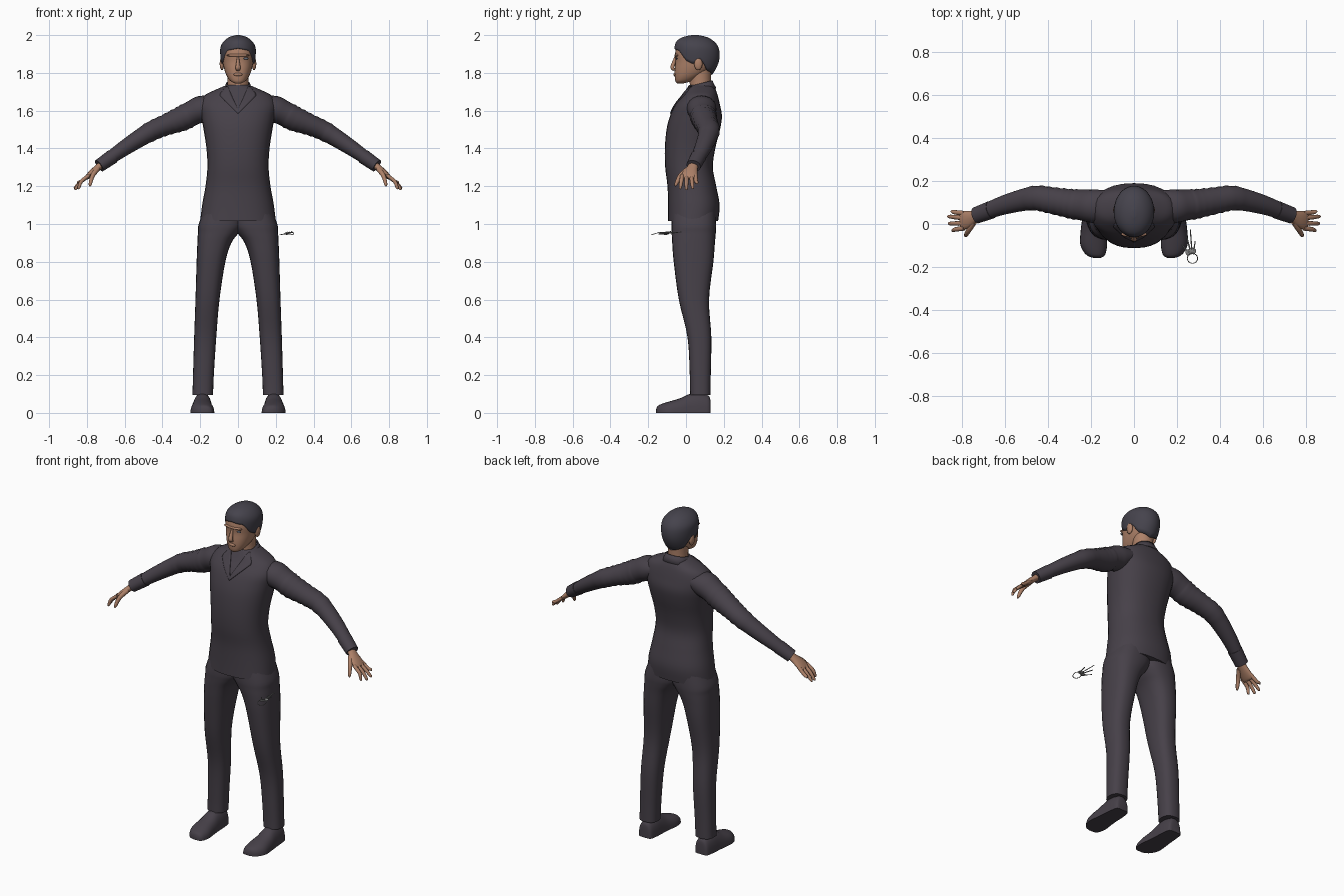
import bpy, bmesh, math
from mathutils import Vector

if "Cube" in bpy.data.objects:
    bpy.data.objects.remove(bpy.data.objects["Cube"])


def material(name, rgb):
    m = bpy.data.materials.new(name)
    m.use_nodes = True
    m.diffuse_color = (*rgb, 1)
    m.node_tree.nodes["Principled BSDF"].inputs["Base Color"].default_value = (*rgb, 1)
    return m


SUIT = material("charcoal cloth", (.062, .052, .066))
HAIR = material("dark hair", (.06, .056, .073))
SKIN = material("skin", (.42, .22, .14))
METAL = material("grey metal", (.22, .22, .22))
EYE = material("eye grey", (.12, .14, .18))


def resample(rows, k=4):
    """Smooth Catmull-Rom subdivision of rows of values."""
    out = []
    for i in range(len(rows) - 1):
        a, b, c, d = (rows[max(0, min(len(rows) - 1, i + j))] for j in (-1, 0, 1, 2))
        for s in range(k):
            t = s / k
            out.append([q + .5 * t * (r - p + t * (2*p - 5*q + 4*r - s_ + t * (3*(q - r) + s_ - p)))
                        for p, q, r, s_ in zip(a, b, c, d)])
    return out + [list(rows[-1])]


def finish(name, bm, mat, mirror=False, solid=0):
    bmesh.ops.recalc_face_normals(bm, faces=bm.faces)
    me = bpy.data.meshes.new(name)
    bm.to_mesh(me)
    bm.free()
    me.materials.append(mat)
    ob = bpy.data.objects.new(name, me)
    bpy.context.collection.objects.link(ob)
    bpy.ops.object.select_all(action='DESELECT')
    ob.select_set(True)
    bpy.context.view_layer.objects.active = ob
    bpy.ops.object.shade_smooth_by_angle(angle=math.radians(45))
    if solid:
        ob.modifiers.new("thickness", 'SOLIDIFY').thickness = solid
    if mirror:
        ob.modifiers.new("mirror", 'MIRROR')
    return ob


def loft(name, rings, mat, mirror=False, caps=True, solid=0, closed=True):
    bm = bmesh.new()
    vs = [[bm.verts.new(p) for p in r] for r in rings]
    n = len(rings[0])
    for a, b in zip(vs, vs[1:]):
        for i in range(n if closed else n - 1):
            j = (i + 1) % n
            bm.faces.new((a[i], a[j], b[j], b[i]))
    if caps:
        bm.faces.new(vs[0])
        bm.faces.new(vs[-1])
    return finish(name, bm, mat, mirror, solid)


def oval(a, e):
    c, s = math.cos(a), math.sin(a)
    return math.copysign(abs(c) ** (2 / e), c), math.copysign(abs(s) ** (2 / e), s)


def angles(n):
    return [2 * math.pi * i / n for i in range(n)]


def section(z, x0, x1, y0, y1, n=28, e=2.3):
    return [((x0 + x1) / 2 + (x1 - x0) / 2 * u, (y0 + y1) / 2 + (y1 - y0) / 2 * v, z)
            for u, v in (oval(a, e) for a in angles(n))]


def stack(name, rows, mat, e=2.3):
    return loft(name, [section(z, -w, w, f, b, e=e) for z, w, f, b in resample(rows)], mat)


def tube(name, rows, mat, n=16, k=4, ripple=0, mirror=True):
    """Limb along rows of x, y, z, thickness, breadth."""
    rows, rings = resample(rows, k), []
    for i, (x, y, z, r, w) in enumerate(rows):
        t = Vector(rows[min(i + 1, len(rows) - 1)][:3]) - Vector(rows[max(i - 1, 0)][:3])
        t.normalize()
        side = Vector((0, 1, 0))
        side = (side - t * side.dot(t)).normalized()
        up = t.cross(side)
        g = 1 + ripple * (i % 2) * (.26 < x < .5)
        rings.append([Vector((x, y, z)) + up * r * g * math.sin(a) + side * w * g * math.cos(a)
                      for a in angles(n)])
    return loft(name, rings, mat, mirror)


def lookup(rows, z):
    for a, b in zip(rows, rows[1:]):
        if z <= b[0]:
            t = max(0, (z - a[0]) / (b[0] - a[0]))
            return [p + (q - p) * t for p, q in zip(a, b)]
    return rows[-1]


def ball(name, loc, size, mat, mirror=False):
    bm = bmesh.new()
    bmesh.ops.create_uvsphere(bm, u_segments=16, v_segments=10, radius=1)
    bmesh.ops.scale(bm, vec=size, verts=bm.verts)
    bmesh.ops.translate(bm, vec=loc, verts=bm.verts)
    return finish(name, bm, mat, mirror)


# jacket body: z, half width, front y, back y
JACKET = [(1.015, .2, -.095, .17), (1.1, .19, -.095, .178), (1.2, .172, -.098, .16),
          (1.3, .162, -.11, .142), (1.4, .167, -.112, .155), (1.5, .182, -.103, .18),
          (1.57, .195, -.085, .19), (1.63, .203, -.058, .18), (1.68, .178, -.02, .168),
          (1.71, .12, .0, .158), (1.735, .062, .015, .145)]
stack("jacket", JACKET, SUIT)

# sleeves and cuffs
tube("sleeves", [(.12, .08, 1.63, .05, .075), (.19, .083, 1.61, .07, .078), (.24, .088, 1.588, .066, .072),
                 (.3, .095, 1.557, .064, .066), (.386, .11, 1.523, .054, .06), (.47, .12, 1.485, .05, .055),
                 (.6, .09, 1.403, .041, .045), (.72, .045, 1.318, .031, .035)], SUIT, 20, 5, ripple=.06)
tube("cuffs", [(.665, .066, 1.357, .039, .042), (.735, .04, 1.308, .035, .039)], SUIT, 20, 1)

# lapels and collar
body = resample(JACKET)


def chest(x, z, lift):
    _, w, f, b = lookup(body, z)
    h = (1 - min(1, abs(x / w)) ** 2.3) ** (1 / 2.3)
    return (x, (f + b) / 2 - (b - f) / 2 * h - lift, z)


strips = []
for i in range(13):
    t = i / 12
    inner = Vector((.055 * t, 1.605 + .125 * t))
    outer = Vector((.1 * t / .7, 1.585 + .1 * t / .7)) if t < .7 else \
        Vector((.1 - .038 * (t - .7) / .3, 1.685 + .045 * (t - .7) / .3))
    strips.append([chest(*inner.lerp(outer, j / 5), .006) for j in range(6)])
loft("lapels", strips, SUIT, mirror=True, caps=False, solid=.008, closed=False)

loft("collar", [[(x, y, z + (y - .08) * .25) for x, y, z in section(h, -w, w, .08 - d, .08 + d)]
                for h, w, d in ((1.7, .085, .08), (1.725, .07, .068), (1.745, .063, .06))],
     SUIT, caps=False, solid=.006)

# trousers: z, inner x, outer x, front y, back y
LEG = [(1.1, -.03, .17, -.07, .155), (1.0, -.03, .208, -.077, .16), (.955, -.005, .212, -.076, .158),
       (.9, .035, .215, -.073, .153), (.8, .067, .219, -.065, .145), (.6, .098, .225, -.038, .122),
       (.4, .115, .232, .008, .134), (.2, .128, .238, .02, .131), (.095, .132, .241, .022, .13)]
loft("trousers", [section(*r, n=24, e=2.5) for r in resample(LEG)], SUIT, mirror=True)

# shoes: y, centre x, half width, height
SHOE = [(.13, .188, .025, .06), (.12, .188, .042, .09), (.07, .188, .05, .105), (.02, .189, .053, .1),
        (-.03, .19, .058, .078), (-.09, .188, .063, .06), (-.13, .182, .052, .047),
        (-.15, .176, .036, .036), (-.158, .172, .015, .018)]
loft("shoes", [[(c + w * oval(a, 2.3)[0], y, h * max(0, math.sin(a)) ** .8) for a in angles(24)]
               for y, c, w, h in resample(SHOE)], SUIT, mirror=True)

# hands
tube("palms", [(.71, .045, 1.325, .02, .025), (.74, .035, 1.3, .018, .028), (.775, .022, 1.27, .016, .04),
               (.8, .016, 1.247, .012, .043), (.808, .015, 1.24, .006, .036)], SKIN)
FINGERS = {"little": (.05, .85, .058, 1.212), "ring": (.028, .865, .035, 1.186),
           "middle": (.003, .862, .002, 1.18), "index": (-.02, .846, -.03, 1.185)}
for label, (y, tx, ty, tz) in FINGERS.items():
    tube(label + "_fingers", [(.79, y, 1.257, .01, .011), (.83, (y + ty) / 2, 1.225, .01, .0105),
                              (tx - .004, ty, tz + .008, .008, .008), (tx, ty, tz, .003, .003)], SKIN, 10, 3)
tube("thumbs", [(.745, .01, 1.29, .014, .015), (.77, -.03, 1.255, .012, .013),
                (.782, -.052, 1.212, .009, .009), (.785, -.056, 1.2, .003, .003)], SKIN, 10, 3)

# neck and head
stack("neck", [(1.67, .065, .02, .14), (1.74, .056, .02, .132), (1.83, .058, .015, .135)], SKIN, 2)
stack("head", [(1.745, .018, -.048, -.01), (1.757, .04, -.056, .03), (1.785, .06, -.06, .085),
               (1.82, .073, -.06, .13), (1.86, .081, -.056, .155), (1.9, .084, -.058, .16),
               (1.94, .08, -.048, .15), (1.97, .055, -.02, .12), (1.985, .02, .02, .08)], SKIN, 2.3)
ball("ears", (.085, .065, 1.848), (.012, .022, .034), SKIN, True)
tube("nose", [(0, -.054, 1.885, .005, .007), (0, -.066, 1.85, .01, .01), (0, -.072, 1.826, .014, .01),
              (0, -.06, 1.815, .011, .006)], SKIN, 12, mirror=False)
ball("lips", (0, -.058, 1.792), (.024, .009, .009), SKIN)
ball("brow", (0, -.048, 1.893), (.06, .014, .009), SKIN)
ball("left_eye", (.042, -.05, 1.876), (.014, .004, .006), EYE)

# hair cap with a shaped hairline
CAP = resample([(1.78, .07, -.03, .132), (1.82, .082, -.045, .158), (1.86, .09, -.055, .174),
                (1.9, .094, -.062, .178), (1.94, .092, -.06, .17), (1.97, .073, -.048, .145),
                (1.99, .045, -.015, .11), (2.0, .01, .03, .065)])
LINE = [(0, 1.93), (40, 1.918), (60, 1.865), (80, 1.845), (98, 1.872), (125, 1.812), (180, 1.788)]
cap_rings = []
for i in range(15):
    ring = []
    for a in angles(48):
        low = lookup(LINE, 180 - abs(180 - math.degrees(a)))[1]
        z, w, f, b = lookup(CAP, low + (2.0 - low) * math.sin(i / 14 * math.pi / 2))
        ring.append((w * math.sin(a), (f + b) / 2 - (b - f) / 2 * math.cos(a), z))
    cap_rings.append(ring)
hair = loft("hair", cap_rings, HAIR, caps=False, solid=.012)
bm = bmesh.new()
bm.from_mesh(hair.data)
bmesh.ops.holes_fill(bm, edges=[e for e in bm.edges if e.is_boundary and e.verts[0].co.z > 1.995])
bm.to_mesh(hair.data)
bm.free()

# key ring with its keys
hub = Vector((.272, -.16, .95))
bpy.ops.mesh.primitive_torus_add(location=hub, rotation=(.3, 0, 0), major_radius=.024, minor_radius=.002,
                                 major_segments=24, minor_segments=6)
bpy.context.object.name = "key_ring"
bpy.context.object.data.materials.append(METAL)
for i, tip in enumerate([(.262, -.025, .957), (.222, -.095, .943), (.245, -.06, .948), (.285, -.08, .96)]):
    d = Vector(tip) - hub
    start, bow = hub + d.normalized() * .02, hub + d.normalized() * .035
    tube(f"key_blade_{i + 1}", [(*start, .0025, .004), (*tip, .002, .003)], METAL, 6, 1, mirror=False)
    ball(f"key_bow_{i + 1}", bow, (.011, .014, .003), METAL)
